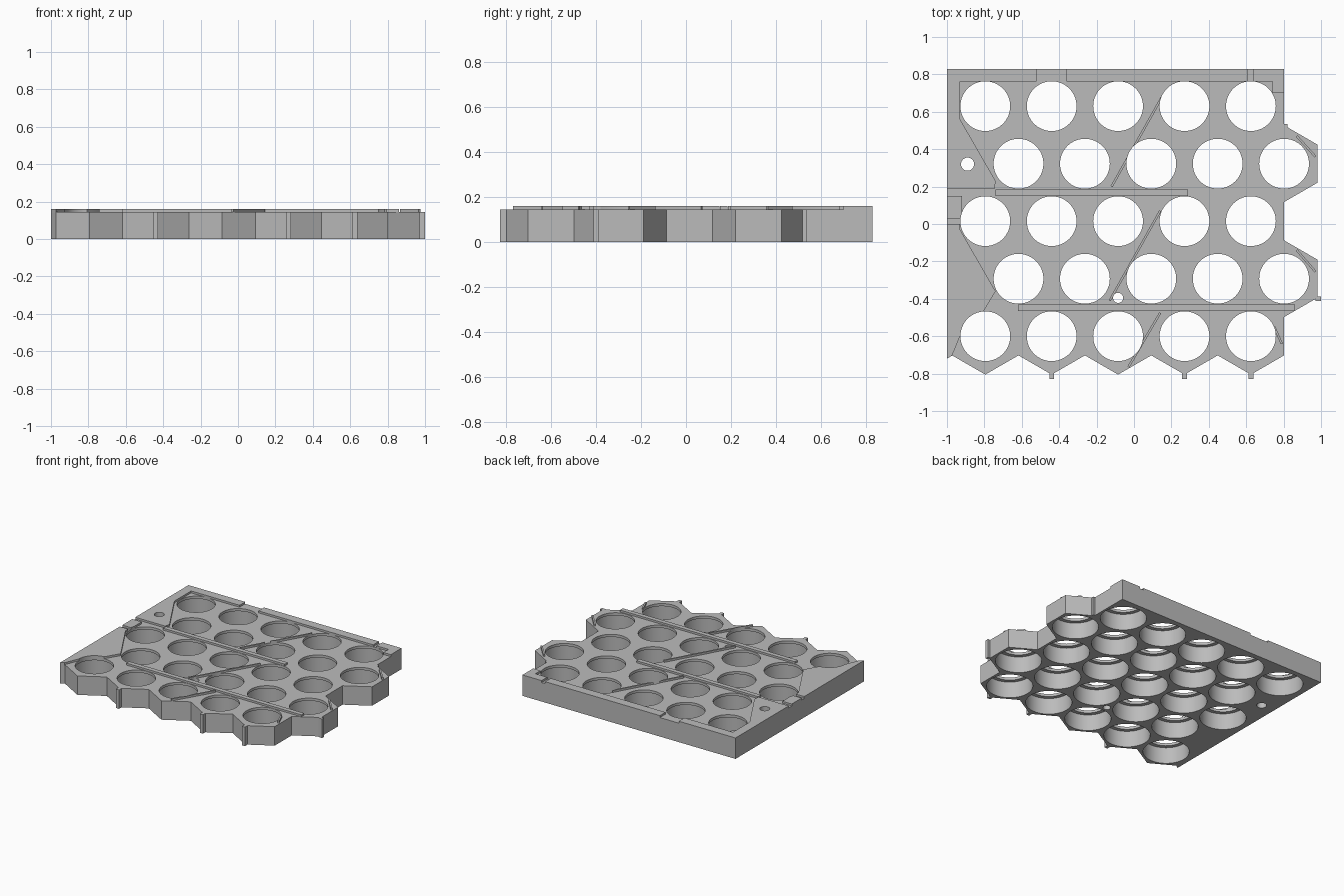
import bpy, bmesh, math
from mathutils import Vector

cube = bpy.data.objects.get("Cube")
if cube:
    bpy.data.objects.remove(cube, do_unlink=True)

FLOOR, TOP = 0.145, 0.16
PITCH, ROW, POINT = 0.355, 0.3075, 0.205
LEFT_X, FRONT_Y = -0.795, -0.60

grey = bpy.data.materials.new("plain_grey")
grey.use_nodes = True
colour = (0.5, 0.5, 0.5, 1)
grey.diffuse_color = colour
grey.node_tree.nodes["Principled BSDF"].inputs["Base Color"].default_value = colour


def make_object(name, bm):
    bmesh.ops.recalc_face_normals(bm, faces=bm.faces)
    mesh = bpy.data.meshes.new(name)
    bm.to_mesh(mesh)
    bm.free()
    obj = bpy.data.objects.new(name, mesh)
    bpy.context.collection.objects.link(obj)
    mesh.materials.append(grey)
    return obj


def add_prism(bm, points, z0, z1):
    face = bm.faces.new([bm.verts.new((x, y, z0)) for x, y in points])
    new = bmesh.ops.extrude_face_region(bm, geom=[face], use_keep_orig=True)["geom"]
    verts = [g for g in new if isinstance(g, bmesh.types.BMVert)]
    bmesh.ops.translate(bm, verts=verts, vec=(0, 0, z1 - z0))


def bar(p, q, width):
    p, q = Vector(p), Vector(q)
    side = (q - p).orthogonal().normalized() * width / 2
    return [p + side, q + side, q - side, p - side]


def rect(x0, x1, y0, y1):
    return [(x0, y0), (x1, y0), (x1, y1), (x0, y1)]


def add_turned(bm, x, y, profile, sides):
    # closed solid of revolution from (radius, height) pairs
    rings = []
    for r, z in profile:
        rings.append([bm.verts.new((x + r * math.cos(a), y + r * math.sin(a), z))
                      for a in (math.tau * i / sides for i in range(sides))])
    for low, high in zip(rings, rings[1:]):
        for i in range(sides):
            j = (i + 1) % sides
            bm.faces.new((low[i], low[j], high[j], high[i]))
    bm.faces.new(rings[0][::-1])
    bm.faces.new(rings[-1])


# Plate outline: straight back and left, hexagon edges at front and right
outline = [(-1, 0.83), (-1, -0.72)]
for i in range(5):
    x = LEFT_X + i * PITCH
    outline += [(x - PITCH / 2, FRONT_Y - POINT / 2), (x, FRONT_Y - POINT)]
edge = LEFT_X + 4.5 * PITCH
outline.append((edge, FRONT_Y - POINT / 2))
for row in (1, 3):
    y = FRONT_Y + row * ROW
    outline += [(edge, y - POINT), (edge + PITCH / 2, y - POINT / 2),
                (edge + PITCH / 2, y + POINT / 2), (edge, y + POINT)]
outline.append((edge, 0.83))
bm = bmesh.new()
add_prism(bm, outline, 0, FLOOR)
plate = make_object("cell_plate", bm)

# Raised margins, back rim and dividing ribs
raised = [
    [(-1, 0.83), (-1, 0.187), (-0.745, 0.187), (-0.74, 0.23), (-0.93, 0.56),
     (-0.93, 0.762), (-0.52, 0.762), (-0.52, 0.83)],
    rect(-0.36, 0.61, 0.762, 0.83),
    [(0.64, 0.83), (0.64, 0.762), (0.74, 0.762), (0.74, 0.70), (edge, 0.70), (edge, 0.83)],
    rect(-1, -0.92, 0.03, 0.15),
    [(-1, 0), (-1, -0.72), (-0.973, -0.704), (-0.93, -0.60), (-0.80, -0.46),
     (-0.74, -0.36), (-0.93, -0.03), (-0.93, 0)],
    bar((-0.74, 0.168), (0.29, 0.168), 0.035),
    bar((-0.62, -0.447), (0.86, -0.447), 0.035),
]
for p, q in [((0.15, 0.68), (-0.12, 0.20)), ((0.14, 0.07), (-0.13, -0.41)),
             ((0.14, -0.475), (-0.03, -0.765)), ((0.87, 0.47), (0.97, 0.36)),
             ((0.87, -0.14), (0.97, -0.255)), ((0.75, -0.55), (0.79, -0.64))]:
    raised.append(bar(p, q, 0.012))
bm = bmesh.new()
for points in raised:
    add_prism(bm, points, FLOOR - 0.005, TOP)
ribs = make_object("raised_rims_and_ribs", bm)

# Small locating tabs on the outer points
bm = bmesh.new()
for column in (1, 3, 4):
    x = LEFT_X + column * PITCH
    add_prism(bm, rect(x - 0.013, x + 0.013, -0.828, -0.79), 0, FLOOR)
add_prism(bm, rect(0.97, 1.0, -0.412, -0.388), 0, FLOOR)
add_prism(bm, rect(0.79, 0.82, 0.505, 0.535), 0, FLOOR)
make_object("locating_tabs", bm)

# Cell sockets with a narrower retaining lip, plus two screw holes
bm = bmesh.new()
for row in range(5):
    for column in range(5):
        add_turned(bm, LEFT_X + (column + row % 2 / 2) * PITCH, FRONT_Y + row * ROW,
                   [(0.161, -0.05), (0.161, 0.125), (0.133, 0.125), (0.133, 0.25)], 64)
for x, y, r in [(-0.89, 0.32, 0.035), (-0.085, -0.395, 0.027)]:
    add_turned(bm, x, y, [(r, -0.05), (r, 0.25)], 32)
cutter = make_object("socket_cutter", bm)
cutter.hide_render = True

for obj in (plate, ribs):
    cut = obj.modifiers.new("sockets", "BOOLEAN")
    cut.operation, cut.solver, cut.object = "DIFFERENCE", "EXACT", cutter
    bpy.ops.object.select_all(action="DESELECT")
    obj.select_set(True)
    bpy.context.view_layer.objects.active = obj
    bpy.ops.object.modifier_apply(modifier=cut.name)
    bpy.ops.object.shade_smooth_by_angle(angle=math.radians(30))
bpy.data.objects.remove(cutter, do_unlink=True)
